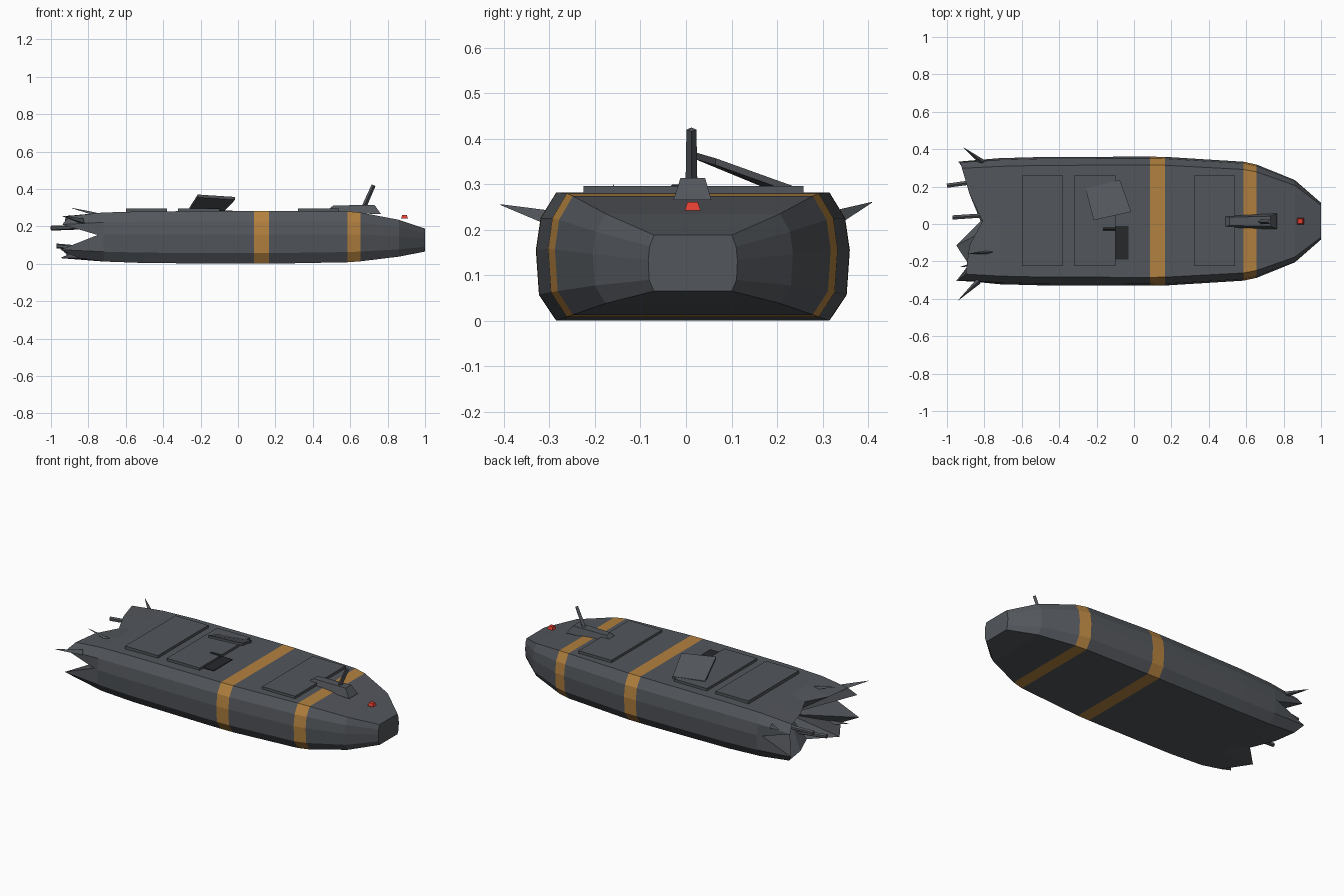
import bpy, bmesh
from mathutils import Vector

if "Cube" in bpy.data.objects:
    bpy.data.objects.remove(bpy.data.objects["Cube"])


def material(name, rgb):
    m = bpy.data.materials.new(name)
    m.diffuse_color = (*rgb, 1)
    m.use_nodes = True
    m.node_tree.nodes["Principled BSDF"].inputs["Base Color"].default_value = m.diffuse_color
    return m


SLATE = material("slate", (0.085, 0.093, 0.105))
DARK = material("dark", (0.02, 0.021, 0.024))
ORANGE = material("orange", (0.45, 0.22, 0.05))
RED = material("red", (0.75, 0.05, 0.03))
CY = 0.015  # hull centre line


def finish(name, bm, *mats):
    bmesh.ops.recalc_face_normals(bm, faces=bm.faces)
    me = bpy.data.meshes.new(name)
    bm.to_mesh(me)
    bm.free()
    for m in mats:
        me.materials.append(m)
    ob = bpy.data.objects.new(name, me)
    bpy.context.collection.objects.link(ob)
    return ob


def prism(name, lower, upper, mat):
    """Solid between two matching rings of points."""
    bm = bmesh.new()
    a = [bm.verts.new(p) for p in lower]
    b = [bm.verts.new(p) for p in upper]
    n = len(a)
    bm.faces.new(a[::-1])
    bm.faces.new(b)
    for i in range(n):
        j = (i + 1) % n
        bm.faces.new((a[i], a[j], b[j], b[i]))
    return finish(name, bm, mat)


def rect(x0, x1, y0, y1, z):
    return [(x0, y0, z), (x1, y0, z), (x1, y1, z), (x0, y1, z)]


def rod(name, start, end, r1, r2, mat, sides=6):
    s, e = Vector(start), Vector(end)
    bm = bmesh.new()
    bmesh.ops.create_cone(bm, cap_ends=True, segments=sides, radius1=r1,
                          radius2=r2, depth=(e - s).length)
    rot = (e - s).to_track_quat('Z', 'Y')
    for v in bm.verts:
        v.co = rot @ v.co + (s + e) / 2
    return finish(name, bm, mat)


# Cross-section: side fraction, height fraction, torn stern x
section = [(.87, 1, -.92), (.45, 1, -.88), (0, 1, -.81), (-.4, 1, -.88), (-.87, 1, -.90),
           (-.97, .8, -.94), (-1, .55, -.75), (-.98, .2, -.95),
           (-.87, 0, -.85), (-.4, 0, -.95), (0, 0, -.82), (.45, 0, -.88), (.87, 0, -.90),
           (.98, .2, -.94), (1, .55, -.75), (.97, .8, -.93)]
# Stations: x, half width, bottom, top (first one is the torn stern)
stations = [(None, .325, .03, .255), (-.72, .337, .012, .274), (-.5, .343, .004, .28),
            (0, .345, 0, .282), (.085, .345, 0, .282), (.165, .344, 0, .282),
            (.585, .318, .008, .28), (.655, .303, .013, .274),
            (.86, .22, .038, .235), (1, .098, .065, .188)]

# Hull loft with two painted bands
bm = bmesh.new()
rings = []
for x, hw, zb, zt in stations:
    rings.append([bm.verts.new((sx if x is None else x, CY + fy * hw, zb + fz * (zt - zb)))
                  for fy, fz, sx in section])
n = len(section)
for k in range(len(rings) - 1):
    for i in range(n):
        j = (i + 1) % n
        f = bm.faces.new((rings[k][i], rings[k][j], rings[k + 1][j], rings[k + 1][i]))
        f.material_index = 1 if k in (4, 6) else 0
bm.faces.new(rings[-1])
hollow = bm.verts.new((-.70, CY, .15))
for i in range(n):
    bm.faces.new((rings[0][i], rings[0][(i + 1) % n], hollow))
finish("hull", bm, SLATE, ORANGE)

# Deck plates
for i, x in enumerate((-.6, -.32, .32)):
    prism(f"deck_plate_{i + 1}", rect(x, x + .22, -.225, .258, .27),
          rect(x, x + .22, -.225, .258, .296), SLATE)

# Dark breach in the deck beside the middle plate
prism("deck_breach", rect(-.10, -.03, -.19, -.01, .275), rect(-.10, -.03, -.19, -.01, .286), DARK)
prism("plate_breach", rect(-.165, -.10, -.055, -.015, .28), rect(-.165, -.10, -.03, -.015, .299), DARK)

# Blown-open panel
panel = [(-.215, .02, .355), (-.015, .065, .342), (-.075, .235, .281), (-.26, .19, .285)]
prism("lifted_panel", panel, [(x, y, z + .015) for x, y, z in panel], SLATE)

# Mast foot and mast
prism("mast_foot", [(.465, -.02, .276), (.765, -.028, .265), (.765, .056, .265), (.465, .045, .276)],
      [(.51, -.008, .312), (.73, -.012, .314), (.73, .042, .314), (.51, .036, .312)], SLATE)
rod("mast", (.672, .012, .3), (.725, .012, .42), .013, .011, SLATE, 4)

# Bow light
prism("bow_light", rect(.872, .908, -.003, .032, .242), rect(.878, .902, .003, .026, .261), RED)

# Broken pipes in the torn stern
rod("pipe_upper", (-.74, .24, .2), (-1, .205, .19), .013, .013, SLATE)
rod("pipe_lower", (-.74, .05, .075), (-.97, .035, .095), .013, .013, SLATE)

# Bent metal shards around the stern
shards = [((-.81, .33, .225), (-.91, .408, .26), .018),
          ((-.83, -.305, .225), (-.94, -.408, .255), .018),
          ((-.76, -.15, .262), (-.89, -.16, .298), .012),
          ((-.78, -.2, .04), (-.93, -.23, .06), .02)]
for i, (a, b, r) in enumerate(shards):
    rod(f"shard_{i + 1}", a, b, r, .001, SLATE, 3)
